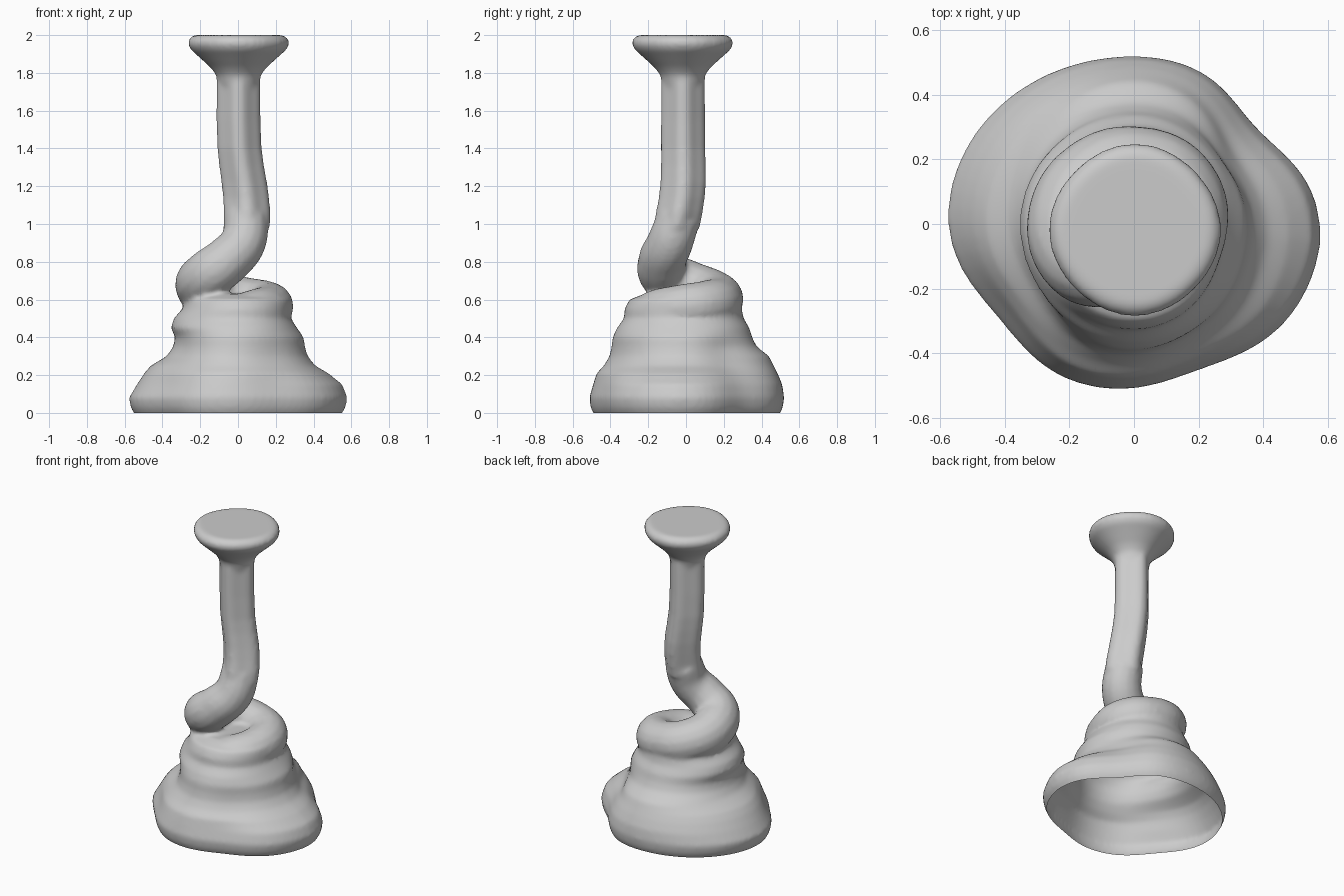
import bpy, bmesh, math

if "Cube" in bpy.data.objects:
    bpy.data.objects.remove(bpy.data.objects["Cube"], do_unlink=True)

clay = bpy.data.materials.new("plain_grey")
clay.use_nodes = True
clay.diffuse_color = (0.6, 0.6, 0.6, 1)
clay.node_tree.nodes["Principled BSDF"].inputs["Base Color"].default_value = clay.diffuse_color


def loft(name, rings):
    """Solid skin over closed rings of points, capped at both ends."""
    bm = bmesh.new()
    loops = [[bm.verts.new(p) for p in ring] for ring in rings]
    n = len(loops[0])
    for a, b in zip(loops, loops[1:]):
        for i in range(n):
            j = (i + 1) % n
            bm.faces.new((a[i], a[j], b[j], b[i]))
    bm.faces.new(loops[0][::-1])
    bm.faces.new(loops[-1])
    mesh = bpy.data.meshes.new(name)
    bm.to_mesh(mesh)
    bm.free()
    obj = bpy.data.objects.new(name, mesh)
    bpy.context.collection.objects.link(obj)
    return obj


SEG = 72
ANGLES = [2 * math.pi * i / SEG for i in range(SEG)]


def ring(x, y, z, radius, pinch):
    """Level ring, pinched in on the diagonals."""
    points = []
    for t in ANGLES:
        r = radius * (1 - pinch * (1 - math.cos(4 * t)) / 2)
        points.append((x + r * math.cos(t), y + r * math.sin(t), z))
    return points


# Sagging body: height, then reach to the left (+x), back, right, front
LEVELS = [(-.08, .50, .44, .50, .44), (0, .555, .50, .557, .50),
          (.03, .572, .513, .573, .513), (.08, .582, .52, .582, .52),
          (.15, .555, .51, .54, .50), (.21, .48, .485, .50, .48),
          (.25, .41, .465, .465, .44), (.30, .37, .44, .38, .41),
          (.35, .355, .375, .345, .397), (.40, .348, .35, .333, .39),
          (.45, .312, .335, .355, .365), (.50, .28, .305, .34, .328),
          (.55, .28, .295, .295, .325), (.60, .28, .295, .28, .30),
          (.63, .20, .22, .22, .22)]
# Flattened flanks of the foot: direction, depth
FLANKS = [(.65, .075), (3.73, .05), (5.15, .035)]


def body_ring(z, left, back, right, front):
    points = []
    low = max(0, min(1, (.45 - z) / .3))
    for t in ANGLES:
        c, s = math.cos(t), math.sin(t)
        r = (left if c > 0 else right) * c * c + (back if s > 0 else front) * s * s
        for direction, depth in FLANKS:
            r -= low * depth * math.exp(-((t - direction) / .4) ** 2)
        points.append((r * c, r * s, z))
    return points


body = loft("body", [body_ring(*level) for level in LEVELS])

# Flared flat cap
CAP = [(1.72, .10), (1.79, .118), (1.83, .15), (1.88, .205), (1.92, .25),
       (1.95, .268), (1.975, .265), (2.0, .24)]
cap = loft("cap", [ring(.003, -.018, z, r, .025) for z, r in CAP])

# Upright neck with a rounded diamond section: x, y, z, radius
NECK = [(.045, -.05, .98, .123), (.048, -.036, 1.06, .124), (.043, -.022, 1.14, .122),
        (.033, -.015, 1.22, .121), (.019, -.014, 1.31, .119), (.008, -.015, 1.4, .118),
        (.003, -.016, 1.55, .117), (.003, -.016, 1.85, .116)]
neck = loft("neck", [ring(*section, .16) for section in NECK])

# Neck foot bending down into the top coil: x, y, z, radius
PATH = [(.046, -.036, 1.04, .115), (.025, -.085, .9, .122),
        (-.06, -.125, .805, .128), (-.155, -.11, .73, .135), (-.195, 0, .675, .138),
        (-.13, .13, .63, .133), (.02, .175, .595, .127), (.14, .11, .575, .126),
        (.162, -.03, .555, .124), (.06, -.17, .525, .12), (-.08, -.17, .48, .12)]
curve = bpy.data.curves.new("coil", "CURVE")
curve.dimensions = "3D"
curve.bevel_depth = 1
curve.bevel_resolution = 6
curve.resolution_u = 10
curve.use_fill_caps = True
spline = curve.splines.new("BEZIER")
spline.bezier_points.add(len(PATH) - 1)
for p, (x, y, z, r) in zip(spline.bezier_points, PATH):
    p.co, p.radius = (x, y, z), r
    p.handle_left_type = p.handle_right_type = "AUTO"
coil = bpy.data.objects.new("coil", curve)
bpy.context.collection.objects.link(coil)

# Fuse the parts into one soft skin
bpy.ops.object.select_all(action="DESELECT")
coil.select_set(True)
bpy.context.view_layer.objects.active = coil
bpy.ops.object.convert(target="MESH")
for obj in (body, cap, neck, coil):
    obj.select_set(True)
bpy.context.view_layer.objects.active = body
bpy.ops.object.join()
body.name = "coiled_stand"
remesh = body.modifiers.new("fuse", "REMESH")
remesh.mode = "VOXEL"
remesh.voxel_size = .014
soften = body.modifiers.new("soften", "SMOOTH")
soften.factor = .5
soften.iterations = 6
for name in ("fuse", "soften"):
    bpy.ops.object.modifier_apply(modifier=name)

# Cut the underside open, leaving a hollow shell
bm = bmesh.new()
bm.from_mesh(body.data)
bmesh.ops.bisect_plane(bm, geom=bm.verts[:] + bm.edges[:] + bm.faces[:],
                       plane_co=(0, 0, 0), plane_no=(0, 0, 1), clear_inner=True)
bm.to_mesh(body.data)
bm.free()

body.data.materials.clear()
body.data.materials.append(clay)
bpy.ops.object.shade_smooth()
